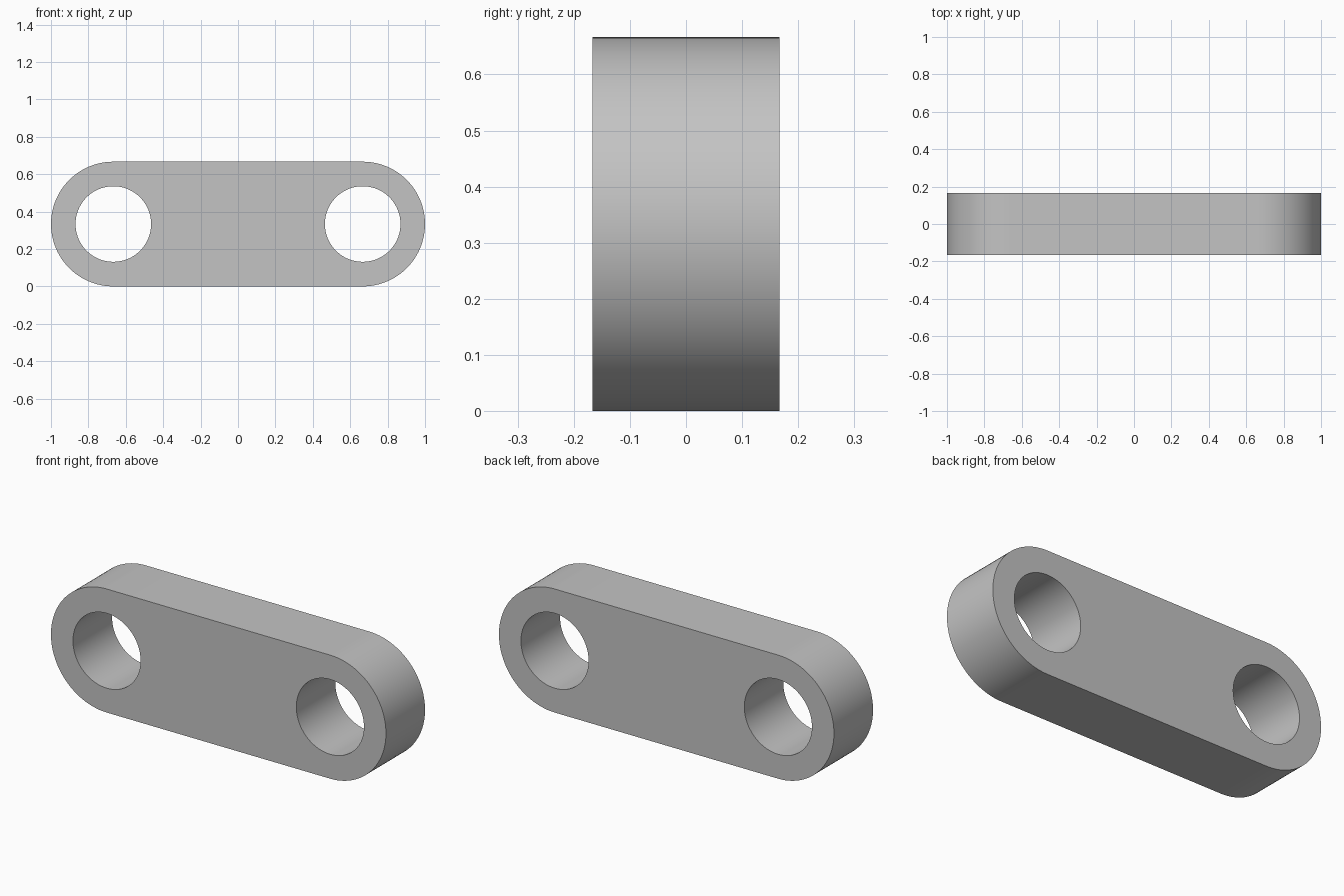
import bpy, bmesh
from math import pi, sin, cos, radians

HALF_DEPTH = 1 / 6
END_RADIUS = 1 / 3
HOLE_RADIUS = 0.202
CENTRE_X = 2 / 3
SEGMENTS = 48

default = bpy.data.objects.get("Cube")
if default:
    bpy.data.objects.remove(default, do_unlink=True)

grey = bpy.data.materials.new("plain grey")
grey.use_nodes = True
colour = (0.55, 0.55, 0.55, 1)
grey.diffuse_color = colour
grey.node_tree.nodes["Principled BSDF"].inputs["Base Color"].default_value = colour


def arc(x, radius, start, sweep, steps):
    """Points (x, z) along an arc around a pin centre."""
    angles = [start + sweep * i / steps for i in range(steps + 1)]
    return [(x + radius * cos(a), END_RADIUS + radius * sin(a)) for a in angles]


def prism(name, outline, half_depth):
    """Extrude an (x, z) outline along y."""
    bm = bmesh.new()
    face = bm.faces.new([bm.verts.new((x, -half_depth, z)) for x, z in outline])
    grown = bmesh.ops.extrude_face_region(bm, geom=[face])["geom"]
    verts = [v for v in grown if isinstance(v, bmesh.types.BMVert)]
    bmesh.ops.translate(bm, verts=verts, vec=(0, 2 * half_depth, 0))
    bmesh.ops.recalc_face_normals(bm, faces=bm.faces)
    mesh = bpy.data.meshes.new(name)
    bm.to_mesh(mesh)
    bm.free()
    mesh.materials.append(grey)
    obj = bpy.data.objects.new(name, mesh)
    bpy.context.collection.objects.link(obj)
    return obj


# Link plate with rounded ends
outline = (arc(CENTRE_X, END_RADIUS, -pi / 2, pi, SEGMENTS)
           + arc(-CENTRE_X, END_RADIUS, pi / 2, pi, SEGMENTS))
link = prism("link_plate", outline, HALF_DEPTH)
bpy.ops.object.select_all(action="DESELECT")
bpy.context.view_layer.objects.active = link
link.select_set(True)

# Pin holes through both ends
for side in (-1, 1):
    circle = arc(side * CENTRE_X, HOLE_RADIUS, 0, 2 * pi, 2 * SEGMENTS)[:-1]
    cutter = prism("pin_hole_cutter", circle, HALF_DEPTH * 2)
    cutter.hide_render = True
    cut = link.modifiers.new("pin_hole", "BOOLEAN")
    cut.operation = "DIFFERENCE"
    cut.solver = "EXACT"
    cut.object = cutter
    bpy.ops.object.modifier_apply(modifier=cut.name)
    bpy.data.objects.remove(cutter, do_unlink=True)

bpy.ops.object.shade_smooth_by_angle(angle=radians(30))
